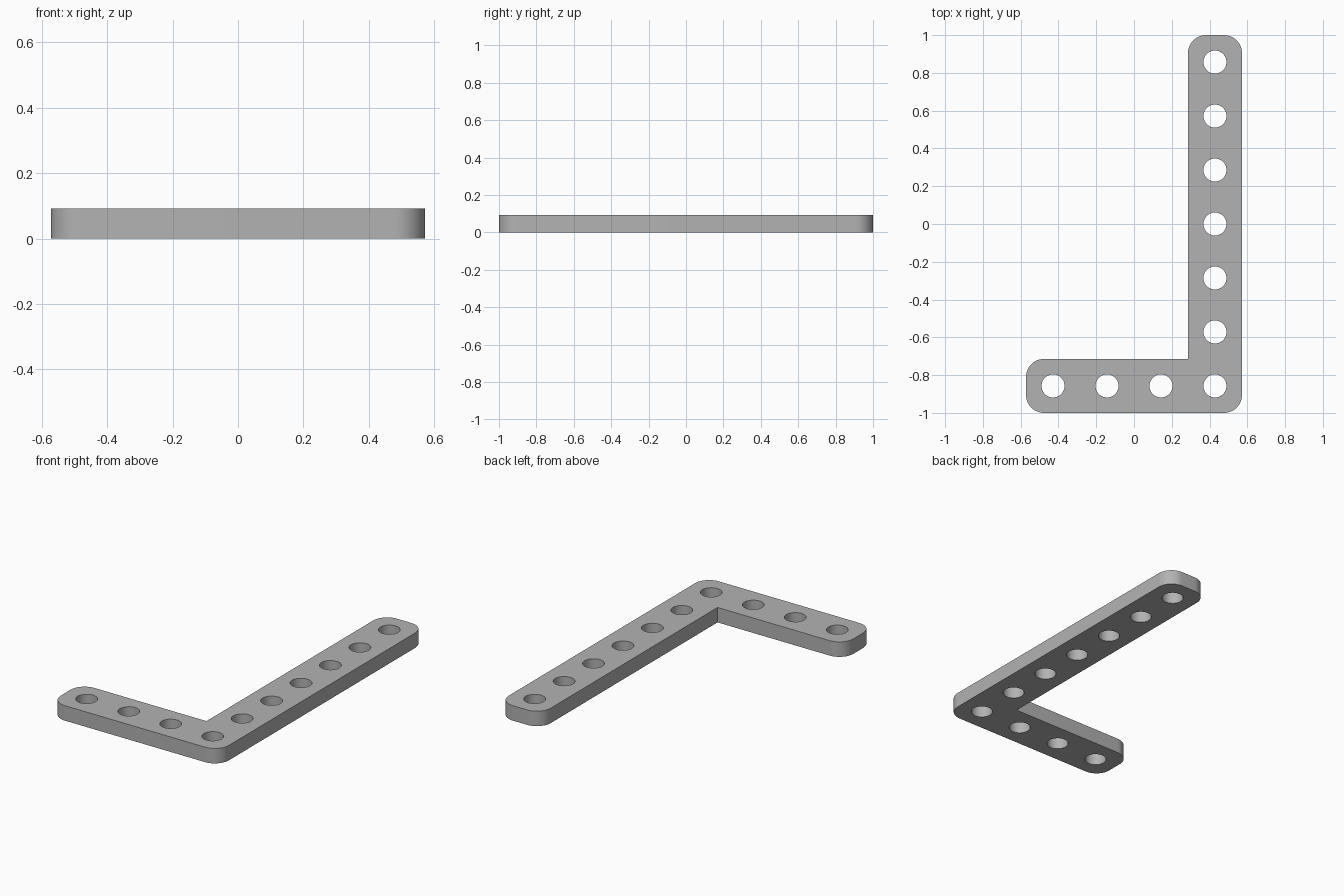
import bpy
import bmesh
from math import cos, sin, pi, radians
from mathutils import Vector

cube = bpy.data.objects.get("Cube")
if cube:
    bpy.data.objects.remove(cube, do_unlink=True)

PITCH = 2 / 7            # hole spacing, also the width of each arm
THICK = 0.092
CORNER = 0.095
HOLE = 0.061
RIGHT, LEFT = 2 * PITCH, -2 * PITCH
INNER_X, INNER_Y = RIGHT - PITCH, -1 + PITCH


def arc(cx, cy, radius, start, sweep, steps):
    """Points along an arc, angles in degrees."""
    angles = [radians(start + sweep * i / steps) for i in range(steps + 1)]
    return [(cx + radius * cos(a), cy + radius * sin(a)) for a in angles]


def add_loop(bm, points):
    verts = [bm.verts.new((x, y, 0)) for x, y in points]
    return [bm.edges.new((v, verts[(i + 1) % len(verts)])) for i, v in enumerate(verts)]


# L-shaped outline, counter-clockwise, with a sharp inner corner
lo, hi = LEFT + CORNER, RIGHT - CORNER
outline = arc(lo, -1 + CORNER, CORNER, 180, 90, 12)
outline += arc(hi, -1 + CORNER, CORNER, 270, 90, 12)
outline += arc(hi, 1 - CORNER, CORNER, 0, 90, 12)
outline += arc(INNER_X + CORNER, 1 - CORNER, CORNER, 90, 90, 12)
outline += [(INNER_X, INNER_Y)]
outline += arc(lo, INNER_Y - CORNER, CORNER, 90, 90, 12)

# Hole centres along the short arm, then up the long arm
hole_x, hole_y = RIGHT - PITCH / 2, -1 + PITCH / 2
centres = [(hole_x - i * PITCH, hole_y) for i in range(4)]
centres += [(hole_x, hole_y + i * PITCH) for i in range(1, 7)]

# Fill the flat profile around the holes and extrude it
bm = bmesh.new()
edges = add_loop(bm, outline)
for cx, cy in centres:
    edges += add_loop(bm, arc(cx, cy, HOLE, 0, 360, 40)[:-1])
bmesh.ops.triangle_fill(bm, edges=edges, use_beauty=True, normal=Vector((0, 0, 1)))
result = bmesh.ops.extrude_face_region(bm, geom=bm.faces[:], use_keep_orig=True)
top = [g for g in result["geom"] if isinstance(g, bmesh.types.BMVert)]
bmesh.ops.translate(bm, verts=top, vec=(0, 0, THICK))
bmesh.ops.recalc_face_normals(bm, faces=bm.faces[:])
mesh = bpy.data.meshes.new("angle_beam")
bm.to_mesh(mesh)
bm.free()

# Plain grey material
grey = bpy.data.materials.new("grey")
grey.use_nodes = True
colour = (0.45, 0.45, 0.45, 1)
grey.diffuse_color = colour
grey.node_tree.nodes["Principled BSDF"].inputs["Base Color"].default_value = colour
mesh.materials.append(grey)

beam = bpy.data.objects.new("angle_beam", mesh)
bpy.context.collection.objects.link(beam)
bpy.ops.object.select_all(action="DESELECT")
beam.select_set(True)
bpy.context.view_layer.objects.active = beam
bpy.ops.object.shade_smooth_by_angle(angle=radians(30))
